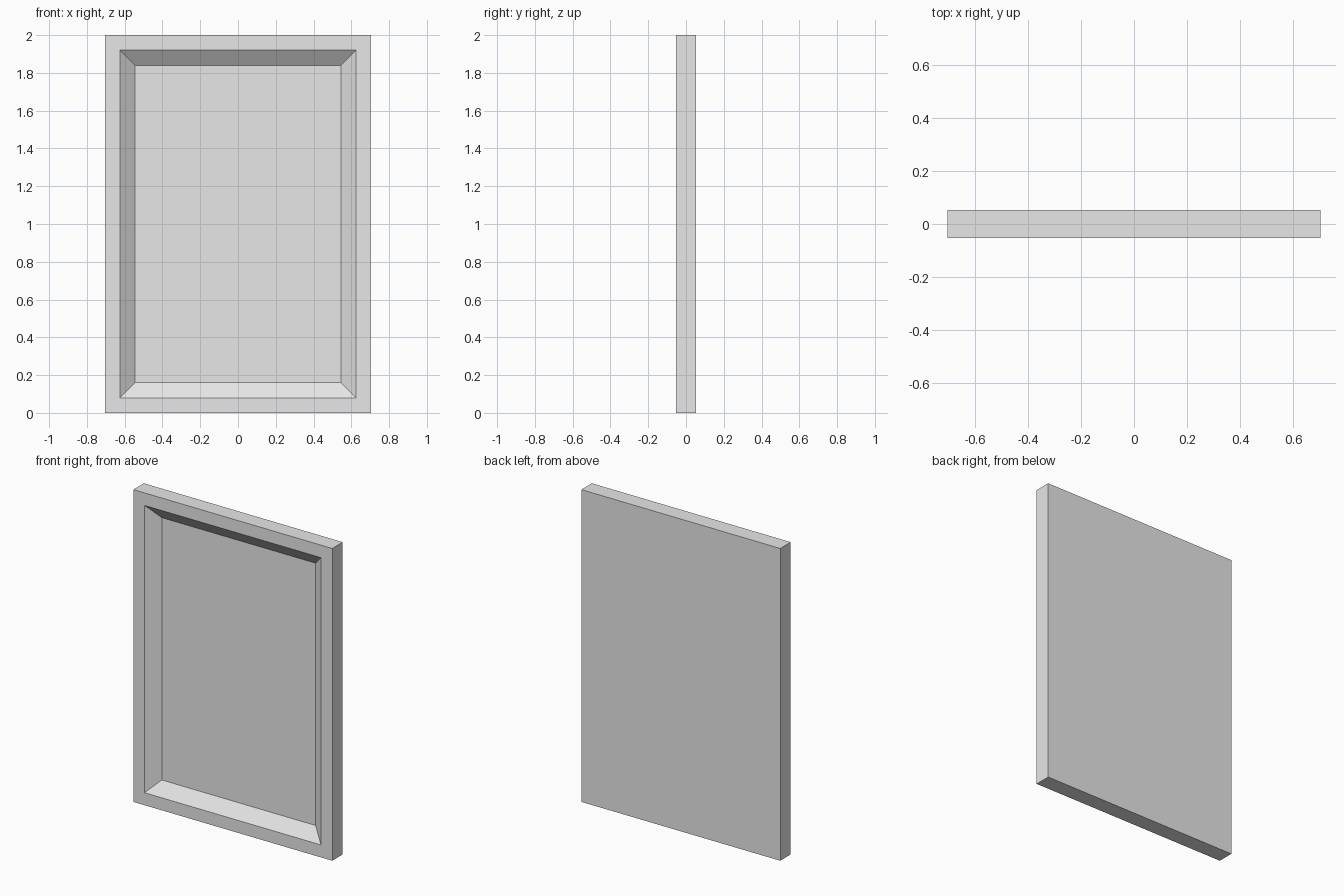
import bpy
import bmesh

cube = bpy.data.objects.get("Cube")
if cube:
    bpy.data.objects.remove(cube, do_unlink=True)

WIDTH, THICK, HEIGHT = 1.41, 0.106, 2.0
RIM = 0.08      # flat border around the recess
SLOPE = 0.08    # width of the sloping recess walls
DEPTH = 0.06    # depth of the recess

# Plain light grey
grey = bpy.data.materials.new("light grey")
grey.use_nodes = True
color = (0.8, 0.8, 0.8, 1.0)
grey.diffuse_color = color
grey.node_tree.nodes["Principled BSDF"].inputs["Base Color"].default_value = color

# Slab standing on the ground
bm = bmesh.new()
bmesh.ops.create_cube(bm, size=1)
bmesh.ops.scale(bm, vec=(WIDTH, THICK, HEIGHT), verts=bm.verts)
bmesh.ops.translate(bm, vec=(0, 0, HEIGHT / 2), verts=bm.verts)

# Front rim, then sloped walls sinking to the recessed panel
bm.normal_update()
front = min(bm.faces, key=lambda f: f.normal.y)
bmesh.ops.inset_region(bm, faces=[front], thickness=RIM, use_even_offset=True)
bmesh.ops.inset_region(bm, faces=[front], thickness=SLOPE, use_even_offset=True)
bmesh.ops.translate(bm, vec=(0, DEPTH, 0), verts=front.verts)
bm.normal_update()

mesh = bpy.data.meshes.new("recessed_panel")
bm.to_mesh(mesh)
bm.free()
mesh.materials.append(grey)
panel = bpy.data.objects.new("recessed_panel", mesh)
bpy.context.collection.objects.link(panel)
